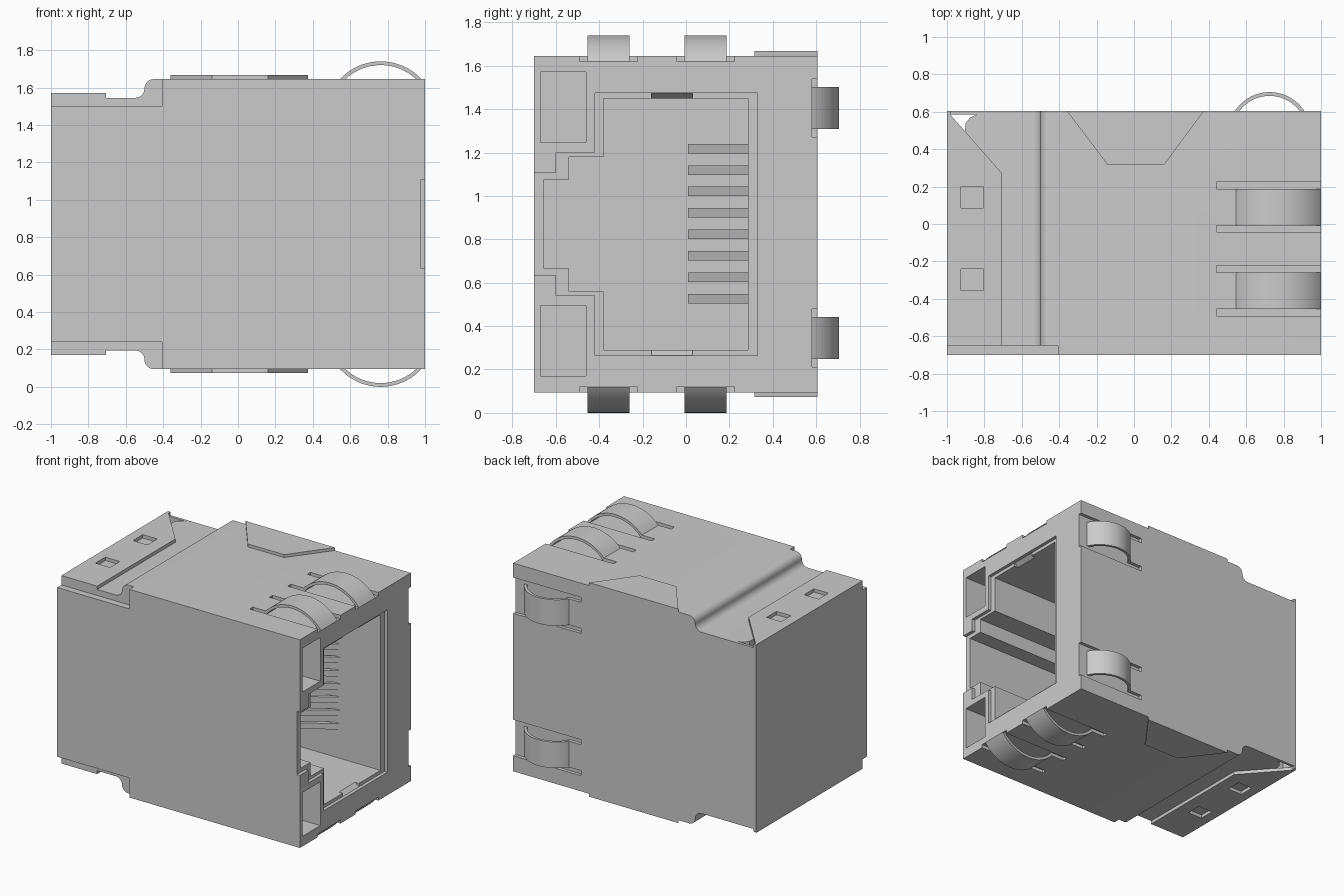
import bpy, bmesh, math

cube = bpy.data.objects.get("Cube")
if cube:
    bpy.data.objects.remove(cube, do_unlink=True)

MID = 0.87            # height of the mirror plane between top and bottom
TOP = 1.645           # top of the shell
BACK = 0.605

grey = bpy.data.materials.new("light grey")
grey.use_nodes = True
grey.diffuse_color = (0.6, 0.6, 0.6, 1)
grey.node_tree.nodes["Principled BSDF"].inputs["Base Color"].default_value = (0.6, 0.6, 0.6, 1)


def flip(points):
    """Mirror points (a, z) about the middle height, reversed to close a loop."""
    return [(a, 2 * MID - z) for a, z in reversed(points)]


def prism(name, points, axis, low, high):
    """Extrude a closed 2D outline along an axis."""
    place = {"x": lambda a, b, c: (c, a, b),
             "y": lambda a, b, c: (a, c, b),
             "z": lambda a, b, c: (a, b, c)}[axis]
    bm = bmesh.new()
    face = bm.faces.new([bm.verts.new(place(a, b, low)) for a, b in points])
    new = bmesh.ops.extrude_face_region(bm, geom=[face])["geom"]
    shift = place(0, 0, high - low)
    bmesh.ops.translate(bm, vec=shift, verts=[v for v in new if isinstance(v, bmesh.types.BMVert)])
    bmesh.ops.recalc_face_normals(bm, faces=bm.faces)
    mesh = bpy.data.meshes.new(name)
    bm.to_mesh(mesh)
    bm.free()
    mesh.materials.append(grey)
    obj = bpy.data.objects.new(name, mesh)
    bpy.context.collection.objects.link(obj)
    return obj


def box(name, x, y, z):
    return prism(name, [(x[0], y[0]), (x[1], y[0]), (x[1], y[1]), (x[0], y[1])], "z", *z)


def arc(cx, cy, r, start, end, steps):
    angles = [math.radians(start + (end - start) * i / steps) for i in range(steps + 1)]
    return [(cx + r * math.cos(a), cy + r * math.sin(a)) for a in angles]


def mirrored(obj):
    """Copy an object to the other side of the middle height."""
    copy = obj.copy()
    copy.data = obj.data.copy()
    copy.name = "lower_" + obj.name
    for v in copy.data.vertices:
        v.co.z = 2 * MID - v.co.z
    copy.data.flip_normals()
    bpy.context.collection.objects.link(copy)
    return copy


def activate(obj):
    bpy.ops.object.select_all(action="DESELECT")
    obj.select_set(True)
    bpy.context.view_layer.objects.active = obj


def cut(targets, cutters):
    for obj in targets:
        activate(obj)
        for c in cutters:
            mod = obj.modifiers.new("cut", "BOOLEAN")
            mod.operation = "DIFFERENCE"
            mod.solver = "EXACT"
            mod.object = c
            bpy.ops.object.modifier_apply(modifier=mod.name)
    for c in cutters:
        bpy.data.objects.remove(c, do_unlink=True)


def smooth(obj):
    activate(obj)
    bpy.ops.object.shade_smooth_by_angle(angle=math.radians(30))


# Housing with the rounded step near the closed end
step = ([(-0.98, 1.545)] + arc(-0.55, 1.595, 0.05, 270, 360, 8)
        + arc(-0.45, 1.595, 0.05, 180, 90, 8)[1:] + [(1, TOP)])
body = prism("housing", step + flip(step), "y", -0.65, BACK)
wall = [(-1, 1.5), (-0.405, 1.5), (-0.405, TOP), (1, TOP)]
front = prism("front_wall", wall + flip(wall), "y", -0.7, -0.65)
end = box("end_wall", (-1, -0.98), (-0.65, BACK), (0.175, 1.57))

cutters = []
# Shallow rim recess and the deep plug cavity
rim = [(-0.75, 1.105), (-0.6, 1.105), (-0.6, 1.2), (-0.42, 1.2), (-0.42, 1.475), (0.33, 1.475)]
cavity = [(-0.655, 1.075), (-0.54, 1.075), (-0.54, 1.18), (-0.38, 1.18), (-0.38, 1.45), (0.285, 1.45)]
cutters.append(prism("rim_cut", rim + flip(rim), "x", 0.975, 1.1))
cutters.append(prism("cavity_cut", cavity + flip(cavity), "x", -0.3, 1.1))

# Sloped lead-in notches and indicator windows
notch = prism("notch_cut", [(0.93, 1.44), (1.05, 1.44), (1.05, 1.475), (0.975, 1.475)], "y", -0.16, 0.03)
window = box("window_cut", (0.35, 1.1), (-0.67, -0.46), (1.245, 1.57))
cutters += [notch, mirrored(notch), window, mirrored(window)]
cut([body, front], cutters)

# Slots and relief pockets around the springs
SPRING_Y = (-0.357, 0.09)
SPRING_Z = (1.405, 2 * MID - 1.395)
cutters = []
for y in SPRING_Y:
    for side in (-1, 1):
        slot = box("slot_cut", (0.44, 1.1), sorted((y + side * 0.097, y + side * 0.134)), (1.62, 1.8))
        cutters += [slot, mirrored(slot)]
    pocket = box("pocket_cut", (0.545, 1.1), (y - 0.1, y + 0.1), (1.62, 1.8))
    cutters += [pocket, mirrored(pocket)]
for z in SPRING_Z:
    for side in (-1, 1):
        cutters.append(box("slot_cut", (0.44, 1.1), (0.58, 0.8),
                           sorted((z + side * 0.097, z + side * 0.134))))
    cutters.append(box("pocket_cut", (0.545, 1.1), (0.58, 0.8), (z - 0.1, z + 0.1)))

# Open corner between the end wall and the rounded housing corner
corner = [(-0.99, 0.585), (-0.84, 0.585), (-0.875, 0.57), (-0.9, 0.54), (-0.905, 0.48), (-0.99, 0.48)]
cutters.append(prism("corner_cut", corner, "z", -0.1, 2))
cut([body], cutters)
smooth(body)

# Curved grounding springs on the top, bottom and back
def spring_outline(cx, cy, r, floor):
    a = math.degrees(math.asin((floor - cy) / r))
    inner = r - 0.02
    b = math.degrees(math.asin((floor - cy) / inner))
    return arc(cx, cy, r, a, 180 - a, 28) + arc(cx, cy, inner, 180 - b, b, 28)


for y in SPRING_Y:
    spring = prism("spring", spring_outline(0.763, 1.444, 0.296, 1.62), "y", y - 0.097, y + 0.097)
    smooth(spring)
    smooth(mirrored(spring))
for z in SPRING_Z:
    smooth(prism("back_spring", spring_outline(0.725, 0.484, 0.221, 0.58), "z", z - 0.097, z + 0.097))

# Folded end flaps with two small holes, and the locking tabs
flap = prism("end_flap", [(-1, -0.65), (-0.705, -0.65), (-0.705, 0.27), (-1, BACK)], "z", 1.545, 1.57)
cut([flap], [box("hole_cut", (-0.925, -0.805), (y, y + 0.115), (1.5, 1.6)) for y in (-0.355, 0.085)])
mirrored(flap)
tab = prism("locking_tab", [(-0.36, BACK), (-0.14, 0.315), (0.16, 0.315), (0.375, BACK)], "z", TOP, 1.667)
mirrored(tab)

# Eight sloping contact pins
for i in range(8):
    z = 0.527 + i * 0.0987
    prism("contact_pin", [(0.64, 0.285), (0.6, 0.29), (0.2, 0.03), (0.22, 0.01)], "z", z - 0.022, z + 0.022)
